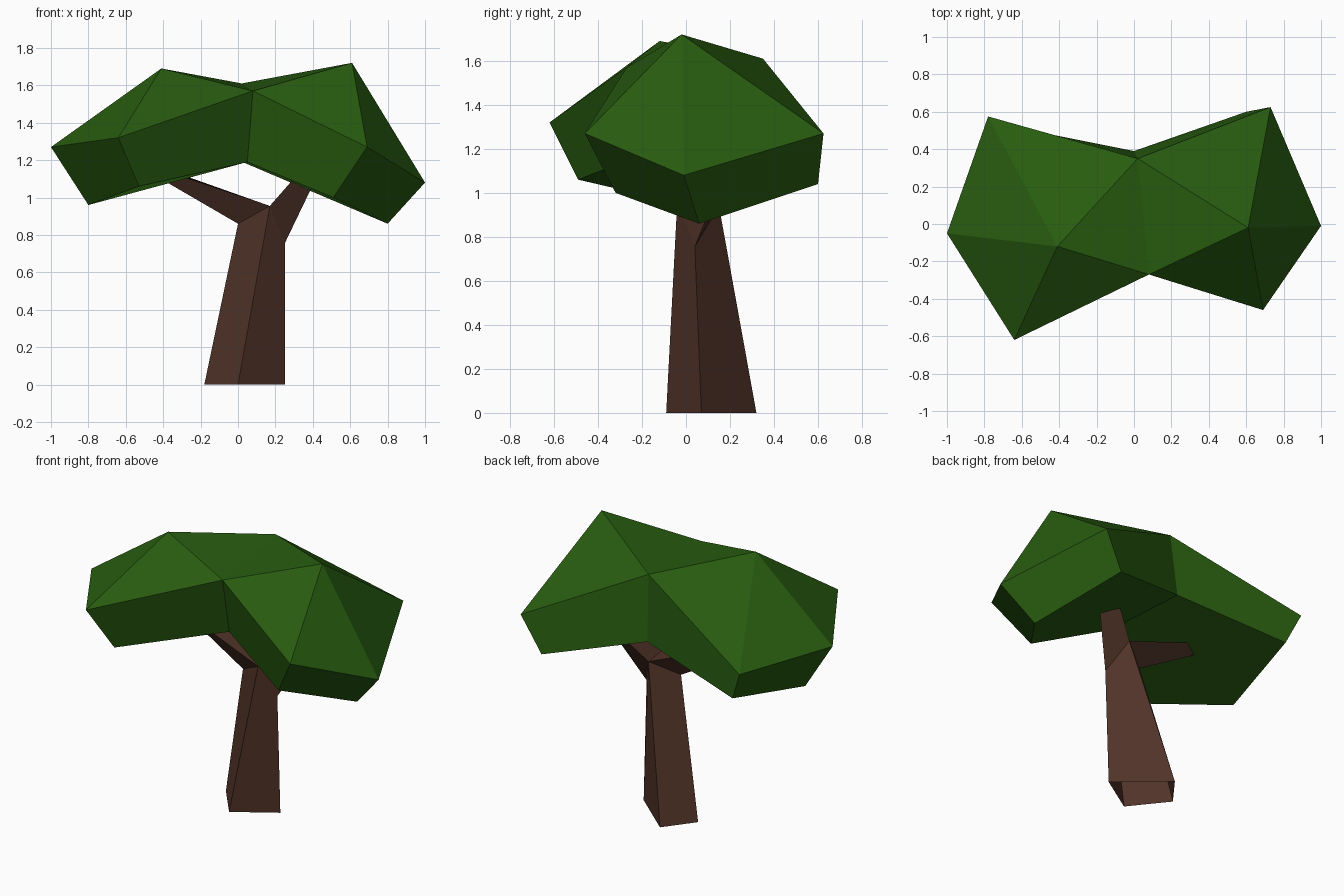
import bpy, bmesh

if "Cube" in bpy.data.objects:
    bpy.data.objects.remove(bpy.data.objects["Cube"])


def material(name, rgb):
    m = bpy.data.materials.new(name)
    m.diffuse_color = (*rgb, 1)
    m.use_nodes = True
    m.node_tree.nodes["Principled BSDF"].inputs["Base Color"].default_value = m.diffuse_color
    return m


def bridge(bm, a, b):
    """Join two matching closed loops with quads."""
    n = len(a)
    for i in range(n):
        bm.faces.new((a[i], a[(i + 1) % n], b[(i + 1) % n], b[i]))


def finish(bm, name, mat):
    bmesh.ops.recalc_face_normals(bm, faces=bm.faces[:])
    me = bpy.data.meshes.new(name)
    bm.to_mesh(me)
    bm.free()
    me.materials.append(mat)
    ob = bpy.data.objects.new(name, me)
    bpy.context.collection.objects.link(ob)
    return ob


leaf = material("leaf green", (0.021, 0.107, 0.005))
bark = material("bark brown", (0.080, 0.033, 0.021))

# Canopy: a figure-eight rim (front notch, right lobe, back notch, left lobe)
upper = [(.08, -.27, 1.57), (.69, -.46, 1.27), (1.0, -.01, 1.08), (.73, .625, 1.27),
         (.02, .35, 1.61), (-.78, .575, 1.27), (-1.0, -.05, 1.27), (-.64, -.62, 1.32)]
lower = [(.05, -.16, 1.19), (.51, -.32, 1.0), (.80, .06, .86), (.60, .60, 1.04),
         (0, .39, 1.20), (-.70, .53, 1.08), (-.80, -.06, .96), (-.53, -.49, 1.06)]
bm = bmesh.new()
up = [bm.verts.new(p) for p in upper]
lo = [bm.verts.new(p) for p in lower]
bridge(bm, up, lo)
lobes = [([0, 1, 2, 3, 4], (.61, -.02, 1.72)), ([4, 5, 6, 7, 0], (-.41, -.12, 1.69))]
for ids, peak in lobes:
    # peaked fan above, flat underside below
    top = bm.verts.new(peak)
    n = len(ids)
    for k in range(n):
        i, j = ids[k], ids[(k + 1) % n]
        bm.faces.new((up[i], up[j], top))
    bm.faces.new([lo[i] for i in ids])
# the ridge between the notches is shared by both fans
finish(bm, "canopy", leaf)

# Trunk: tapering four-sided stem, open at the ground (front, right, back, left)
bm = bmesh.new()
base = [bm.verts.new(p) for p in
        [(0, -.09, 0), (.25, .07, 0), (-.04, .32, 0), (-.18, .135, 0)]]
fork = [bm.verts.new(p) for p in
        [(.17, -.04, .955), (.25, .04, .755), (.16, .15, .94), (0, .05, .86)]]
bridge(bm, base, fork)
# Two three-sided branches split along the front-back diagonal of the fork
branches = [([0, 1, 2], [(.35, .12, 1.16), (.44, .20, 1.15), (.36, .26, 1.16)]),
            ([2, 3, 0], [(-.38, .10, 1.15), (-.43, .06, 1.11), (-.38, .0, 1.14)])]
for ids, tip in branches:
    end = [bm.verts.new(p) for p in tip]
    bridge(bm, [fork[i] for i in ids], end)
    bm.faces.new(end)
# merge the two inner walls at the crotch cleanly
finish(bm, "trunk", bark)
